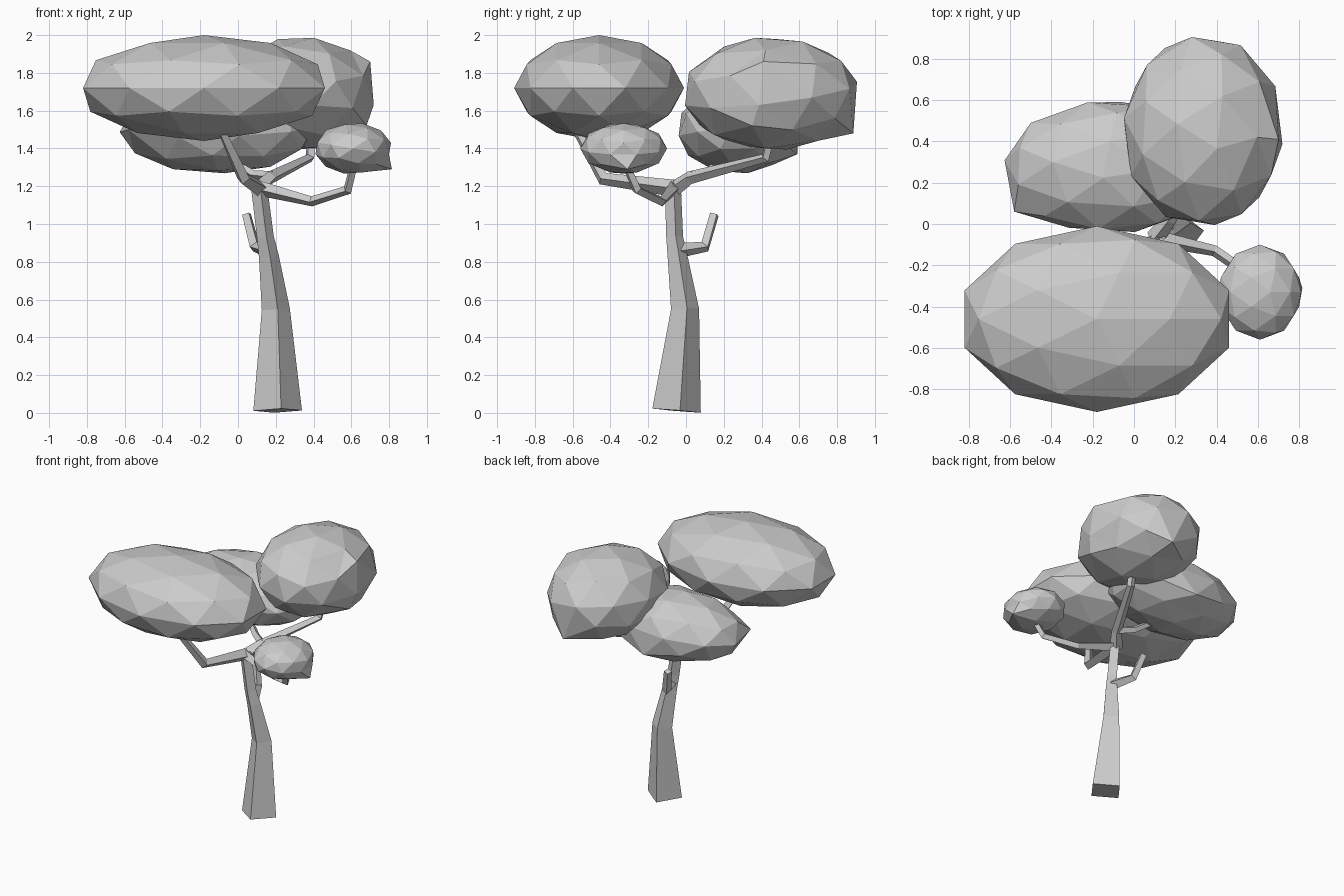
import bpy, bmesh, math
from mathutils import Vector, Euler

cube = bpy.data.objects.get("Cube")
if cube:
    bpy.data.objects.remove(cube, do_unlink=True)

grey = bpy.data.materials.new("plain grey")
grey.use_nodes = True
COLOUR = (0.6, 0.6, 0.6, 1)
grey.diffuse_color = COLOUR
grey.node_tree.nodes["Principled BSDF"].inputs["Base Color"].default_value = COLOUR


def finish(name, bm):
    bmesh.ops.recalc_face_normals(bm, faces=bm.faces)
    mesh = bpy.data.meshes.new(name)
    bm.to_mesh(mesh)
    bm.free()
    mesh.materials.append(grey)
    bpy.context.collection.objects.link(bpy.data.objects.new(name, mesh))


def limb(name, path, radii, turn=8):
    """Four-sided tapering tube swept along a path."""
    bm = bmesh.new()
    pts = [Vector(p) for p in path]
    rings = []
    for i, (p, r) in enumerate(zip(pts, radii)):
        ahead = (pts[min(i + 1, len(pts) - 1)] - p).normalized()
        behind = (p - pts[max(i - 1, 0)]).normalized()
        tangent = (ahead + behind).normalized()
        if i == 0:
            side = Vector((math.cos(math.radians(turn)), math.sin(math.radians(turn)), 0))
            if abs(side.dot(tangent)) > 0.8:
                side = Vector((0, 0, 1))
        side = (side - tangent * side.dot(tangent)).normalized()
        up = tangent.cross(side)
        rings.append([bm.verts.new(p + d * r) for d in (side, up, -side, -up)])
    for a, b in zip(rings, rings[1:]):
        for k in range(4):
            j = (k + 1) % 4
            bm.faces.new((a[k], a[j], b[j], b[k]))
    bm.faces.new(rings[0])
    bm.faces.new(rings[-1])
    finish(name, bm)


def foliage(name, centre, size, tilt=(0, 0, 0), pulls=()):
    """Faceted leaf clump, with a few corners pulled out of shape."""
    bm = bmesh.new()
    bmesh.ops.create_icosphere(bm, subdivisions=2, radius=1)
    spin = Euler([math.radians(a) for a in tilt])
    for v in bm.verts:
        v.co.rotate(spin)
        v.co = Vector(centre) + v.co * Vector(size)
    for p in pulls:
        target = Vector(p)
        min(bm.verts, key=lambda v: (v.co - target).length).co = target
    finish(name, bm)


# Trunk
limb("trunk",
     [(0.21, -0.05, 0.012), (0.2, -0.005, 0.55), (0.163, -0.045, 0.83), (0.145, -0.06, 0.93), (0.11, -0.07, 1.21)],
     [0.13, 0.075, 0.053, 0.045, 0.043])

# Branches
limb("front_branch", [(0.11, -0.07, 1.19), (0.03, -0.44, 1.24), (-0.08, -0.57, 1.48)], [0.045, 0.035, 0.025], 45)
limb("side_branch", [(0.11, -0.07, 1.19), (0.39, -0.13, 1.12), (0.58, -0.26, 1.18), (0.615, -0.32, 1.32)],
     [0.04, 0.027, 0.026, 0.022], 45)
limb("back_branch", [(0.1, -0.07, 1.18), (0.17, 0.02, 1.245), (0.38, 0.42, 1.35), (0.39, 0.45, 1.47)],
     [0.045, 0.035, 0.027, 0.024], 45)
limb("inner_branch", [(0.18, 0.03, 1.25), (0.08, 0.1, 1.26), (-0.08, 0.2, 1.36)], [0.03, 0.025, 0.02], 45)
limb("stub_branch", [(0.155, -0.04, 0.86), (0.09, 0.1, 0.88), (0.045, 0.15, 1.05)], [0.04, 0.032, 0.027], 45)

# Leaf clumps
foliage("front_foliage", (-0.18, -0.46, 1.72), (0.673, 0.45, 0.28))
foliage("back_foliage", (0.335, 0.45, 1.69), (0.395, 0.47, 0.305), (12, 8, 10),
        [(0.7, 0.41, 1.86), (0.4, 0.886, 1.48), (0.68, 0.35, 1.52)])
foliage("inner_foliage", (-0.11, 0.275, 1.5), (0.52, 0.325, 0.235), (8, -6, 12),
        [(-0.06, 0.59, 1.37), (-0.58, 0.06, 1.5)])
foliage("small_foliage", (0.61, -0.33, 1.4), (0.205, 0.23, 0.137), (0, 14, 0),
        [(0.815, -0.31, 1.29)])
